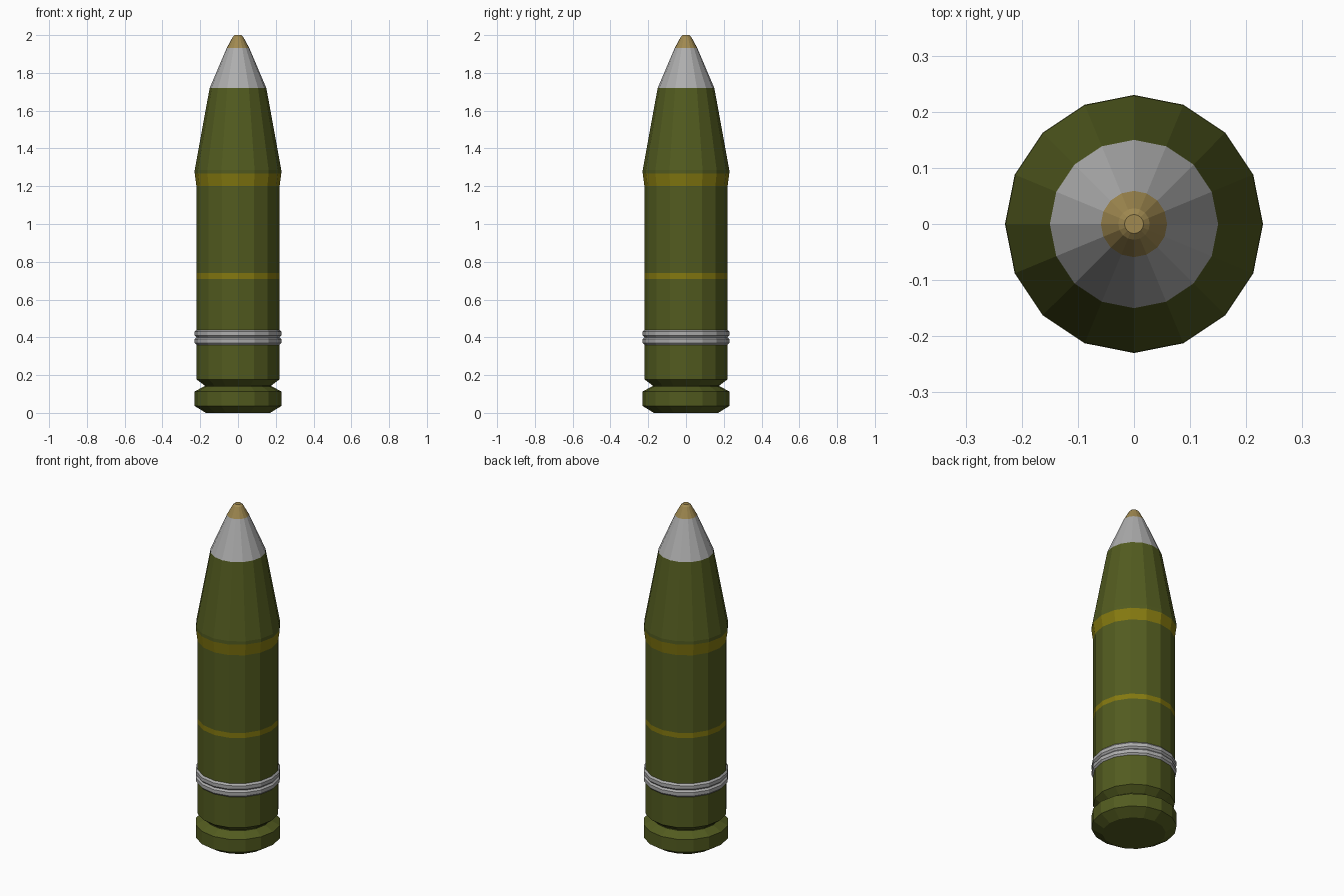
import bpy, bmesh
from math import cos, sin, pi

if "Cube" in bpy.data.objects:
    bpy.data.objects.remove(bpy.data.objects["Cube"])

SIDES = 16


def material(name, rgb):
    m = bpy.data.materials.new(name)
    m.diffuse_color = (*rgb, 1)
    m.use_nodes = True
    m.node_tree.nodes["Principled BSDF"].inputs["Base Color"].default_value = m.diffuse_color
    return m


olive = material("olive_paint", (0.085, 0.105, 0.014))
yellow = material("yellow_paint", (0.23, 0.19, 0.005))
brass = material("brass", (0.35, 0.25, 0.08))
silver = material("silver", (0.42, 0.42, 0.42))


def lathe(name, profile, mat, cap_bottom=False, cap_top=False):
    """Spin (radius, height) points, listed bottom to top, into flat facets."""
    bm = bmesh.new()
    rings = [[bm.verts.new((r * cos(2 * pi * i / SIDES), r * sin(2 * pi * i / SIDES), z))
              for i in range(SIDES)] for r, z in profile]
    for low, high in zip(rings, rings[1:]):
        for i in range(SIDES):
            j = (i + 1) % SIDES
            bm.faces.new((low[i], low[j], high[j], high[i]))
    if cap_bottom:
        bm.faces.new(rings[0][::-1])
    if cap_top:
        bm.faces.new(rings[-1])
    mesh = bpy.data.meshes.new(name)
    bm.to_mesh(mesh)
    bm.free()
    mesh.materials.append(mat)
    obj = bpy.data.objects.new(name, mesh)
    bpy.context.collection.objects.link(obj)
    return obj


# Cartridge base: chamfered rim, extractor groove and lower case
lathe("case_base", [(0.17, 0), (0.23, 0.037), (0.23, 0.113), (0.178, 0.141),
                    (0.178, 0.146), (0.22, 0.178), (0.22, 0.36)], olive, cap_bottom=True)

# Driving band with two rounded ridges
ridges = [(0.22, 0.36)]
for z in (0.36, 0.40):
    ridges += [(0.229, z + 0.01), (0.229, z + 0.03), (0.22, z + 0.04)]
lathe("driving_band", ridges, silver)

# Case body and painted stripes
lathe("lower_body", [(0.22, 0.44), (0.22, 0.71)], olive)
lathe("narrow_stripe", [(0.22, 0.71), (0.22, 0.74)], yellow)
lathe("upper_body", [(0.22, 0.74), (0.22, 1.20)], olive)
lathe("wide_stripe", [(0.22, 1.20), (0.229, 1.267)], yellow)

# Tapered shoulder, fuze cone and tip
lathe("shoulder", [(0.229, 1.267), (0.229, 1.287), (0.15, 1.72)], olive)
lathe("fuze_cone", [(0.15, 1.72), (0.059, 1.933)], silver)
lathe("fuze_tip", [(0.059, 1.933), (0.028, 1.99), (0.017, 2.0)], brass, cap_top=True)
